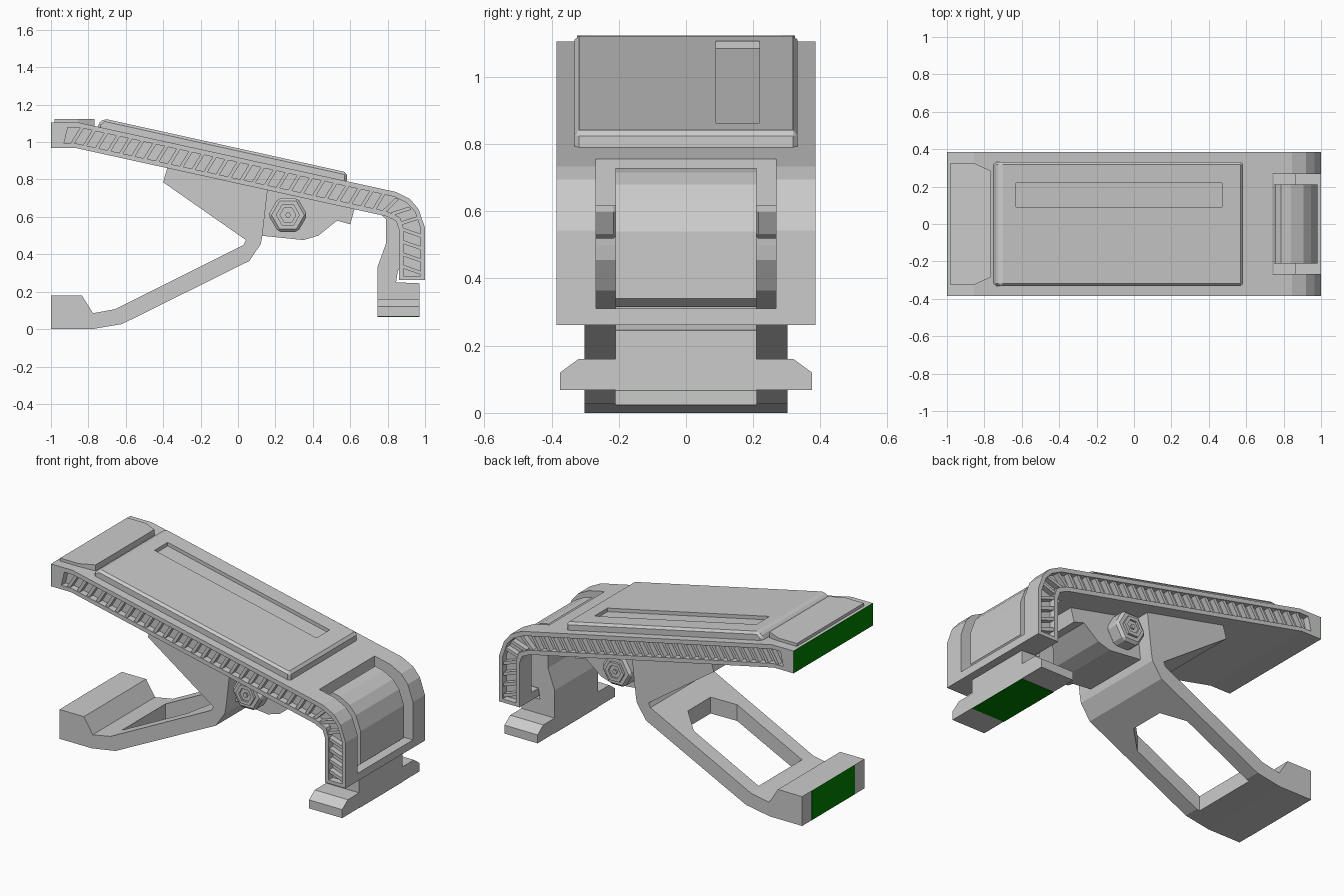
import bpy, bmesh
from math import cos, sin, radians
from mathutils import Vector

green = bpy.data.materials.new("green_face")
green.diffuse_color = (0.0, 0.22, 0.0, 1)


def prism(name, polys, lo, hi, axis="Y", mat=None):
    """Extrude one or more 2D outlines along an axis from lo to hi."""
    place = {"X": lambda p, d: (d, p[0], p[1]),
             "Y": lambda p, d: (p[0], d, p[1]),
             "Z": lambda p, d: (p[0], p[1], d)}[axis]
    bm = bmesh.new()
    for pts in polys:
        a = [bm.verts.new(place(p, lo)) for p in pts]
        b = [bm.verts.new(place(p, hi)) for p in pts]
        bm.faces.new(a)
        bm.faces.new(b[::-1])
        for i in range(len(pts)):
            j = (i + 1) % len(pts)
            bm.faces.new((a[j], a[i], b[i], b[j]))
    bmesh.ops.recalc_face_normals(bm, faces=bm.faces)
    me = bpy.data.meshes.new(name)
    bm.to_mesh(me)
    bm.free()
    ob = bpy.data.objects.new(name, me)
    bpy.context.collection.objects.link(ob)
    if mat:
        me.materials.append(mat)
    return ob


def rect(x0, x1, z0, z1):
    return [(x0, z0), (x1, z0), (x1, z1), (x0, z1)]


def apply(ob, mod):
    bpy.context.view_layer.objects.active = ob
    bpy.ops.object.modifier_apply(modifier=mod.name)


def cut(ob, cutter):
    cutter.hide_render = True
    m = ob.modifiers.new("cut", "BOOLEAN")
    m.operation, m.solver, m.object = "DIFFERENCE", "EXACT", cutter
    apply(ob, m)
    bpy.data.objects.remove(cutter)


def bevel(ob, width):
    m = ob.modifiers.new("bevel", "BEVEL")
    m.width, m.segments, m.limit_method = width, 1, "ANGLE"
    apply(ob, m)


def hexagon(cx, cz, r):
    return [(cx + r * cos(radians(60 * i)), cz + r * sin(radians(60 * i))) for i in range(6)]


# Bent top shell
shell = prism("top_shell", [[
    (-0.998, 0.968), (-0.998, 1.105), (-0.855, 1.105), (0.845, 0.733), (0.92, 0.695),
    (0.965, 0.642), (1, 0.542), (1, 0.262), (0.86, 0.262), (0.86, 0.535),
    (0.845, 0.578), (0.79, 0.604), (-0.866, 0.968)]], -0.385, 0.385)
# Window through the bend
cut(shell, prism("window_cutter", [rect(0.74, 1.1, 0.31, 0.9)], -0.268, 0.268))
# Side channels with slanted ribs
channel = [(-0.91, 1.078), (-0.85, 1.078), (0.835, 0.708), (0.9, 0.676), (0.945, 0.63),
           (0.976, 0.54), (0.976, 0.283), (0.885, 0.283), (0.885, 0.54), (0.867, 0.596),
           (0.80, 0.629), (-0.862, 0.992), (-0.93, 0.992)]
path = [Vector(p) for p in [(-0.86, 1.033), (0.8, 0.67), (0.87, 0.635), (0.915, 0.575),
                            (0.93, 0.52), (0.93, 0.30)]]
ribs, step, left = [], 0.066, 0.0
for a, b in zip(path, path[1:]):
    d = (b - a).normalized()
    n = Vector((-d.y, d.x))
    while left < (b - a).length:
        c = a + d * left
        slant = (n + d * 0.35) * 0.048
        ribs.append([c - slant - d * 0.01, c - slant + d * 0.01,
                     c + slant + d * 0.01, c + slant - d * 0.01])
        left += step
    left -= (b - a).length
for s, side in ((-1, "front"), (1, "back")):
    cut(shell, prism("channel_cutter", [channel], s * 0.345, s * 0.45))
    prism(side + "_ribs", ribs, s * 0.34, s * 0.378)
prism("shell_end_face", [rect(-1, -0.998, 0.968, 1.105)], -0.385, 0.385, mat=green)

# Raised cover panel with a long slot
cover = prism("cover_panel", [[(-0.75, 1.05), (-0.75, 1.098), (-0.715, 1.125), (0.583, 0.838),
                               (0.583, 0.76)]], -0.332, 0.332)
bevel(cover, 0.014)


def top(x):
    return 1.125 - 0.2211 * (x + 0.715)


cut(cover, prism("slot_cutter", [[(-0.63, top(-0.63) - 0.022), (0.47, top(0.47) - 0.022),
                                  (0.47, 1.3), (-0.63, 1.3)]], 0.09, 0.218))

# End cap panel
prism("end_cap", [[(-0.98, -0.325), (-0.855, -0.325), (-0.767, -0.285), (-0.767, 0.285),
                   (-0.855, 0.325), (-0.98, 0.325)]], 1.06, 1.123, "Z")

# Leg with foot and upper bracket
leg = prism("leg", [[
    (-0.998, 0), (-0.78, 0), (-0.62, 0.027), (0.06, 0.364), (0.122, 0.455), (0.13, 0.5),
    (0.16, 0.76), (-0.375, 0.875), (-0.4, 0.785), (0.043, 0.476), (0.03, 0.45),
    (-0.655, 0.107), (-0.775, 0.085), (-0.835, 0.18), (-0.998, 0.18)]], -0.302, 0.302)
# Opening in the leg
cut(leg, prism("leg_cutter", [[(-0.64, -0.21), (-0.2, -0.21), (-0.09, -0.11), (-0.09, 0.11),
                               (-0.2, 0.21), (-0.64, 0.21)]], -0.1, 0.48, "Z"))
prism("foot_end", [rect(-1, -0.998, 0, 0.18)], -0.302, 0.302)
prism("foot_end_face", [rect(-1.001, -0.999, 0, 0.18)], -0.21, 0.21, mat=green)

# Pivot block under the shell
prism("pivot_block", [[(0.12, 0.5), (0.35, 0.476), (0.43, 0.5), (0.53, 0.58), (0.60, 0.56),
                       (0.625, 0.65), (0.14, 0.76)]], -0.21, 0.21)

# Hex bolts on both sides of the pivot
for s, side in ((-1, "front"), (1, "back")):
    bolt = prism(side + "_bolt", [hexagon(0.267, 0.61, 0.105)], s * 0.2, s * 0.3)
    bevel(bolt, 0.015)
    head = prism(side + "_bolt_head", [hexagon(0.267, 0.61, 0.064)], s * 0.28, s * 0.315)
    cut(head, prism("socket_cutter", [hexagon(0.267, 0.61, 0.042)], s * 0.303, s * 0.35))
    prism(side + "_bolt_pin", [hexagon(0.267, 0.61, 0.015)], s * 0.29, s * 0.313)

# Hook whose curved front fills the window
prism("hook", [[
    (0.745, 0.14), (0.97, 0.14), (0.97, 0.245), (0.845, 0.25), (0.855, 0.315), (0.95, 0.315),
    (0.98, 0.34), (0.98, 0.54), (0.947, 0.63), (0.905, 0.68), (0.84, 0.715), (0.785, 0.728),
    (0.757, 0.7), (0.757, 0.62), (0.79, 0.59), (0.79, 0.455), (0.745, 0.33)]], -0.21, 0.21)
prism("hook_lip", [[(-0.375, 0.068), (0.375, 0.068), (0.375, 0.12), (0.32, 0.16),
                    (-0.32, 0.16), (-0.375, 0.12)]], 0.745, 0.97, "X")
prism("hook_bottom_face", [rect(0.745, 0.97, 0.066, 0.069)], -0.21, 0.21, mat=green)
